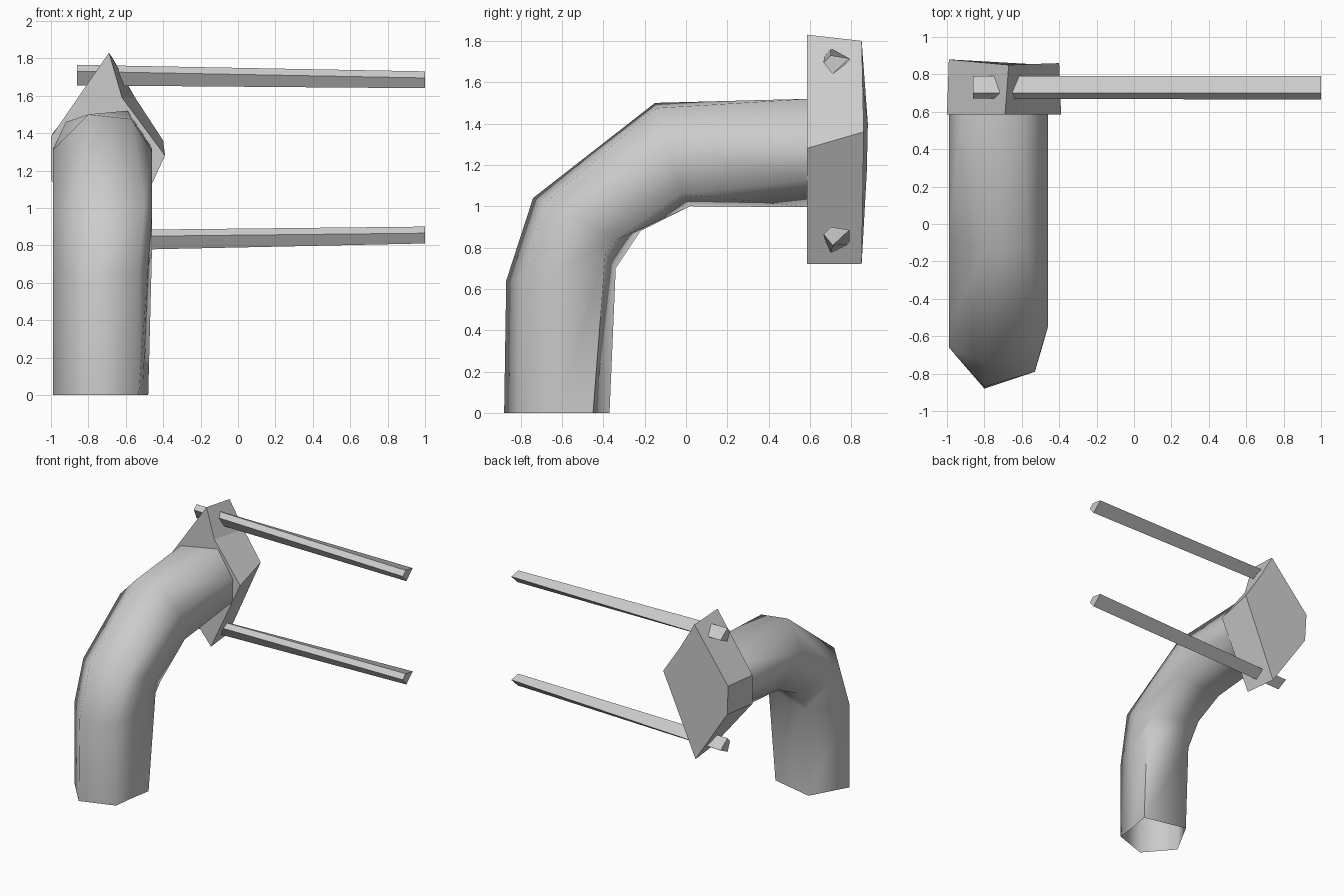
import bpy
import bmesh
import math

cube = bpy.data.objects.get("Cube")
if cube:
    bpy.data.objects.remove(cube, do_unlink=True)

grey = bpy.data.materials.new("plain_grey")
grey.use_nodes = True
colour = (0.6, 0.6, 0.6, 1)
grey.diffuse_color = colour
grey.node_tree.nodes["Principled BSDF"].inputs["Base Color"].default_value = colour


def loft(name, rings, cap_start=True, cap_end=True):
    """Skin matching rings of points into one object."""
    bm = bmesh.new()
    loops = [[bm.verts.new(p) for p in ring] for ring in rings]
    count = len(loops[0])
    for a, b in zip(loops, loops[1:]):
        for i in range(count):
            j = (i + 1) % count
            bm.faces.new((a[i], a[j], b[j], b[i]))
    if cap_start:
        bm.faces.new(loops[0][::-1])
    if cap_end:
        bm.faces.new(loops[-1])
    bmesh.ops.recalc_face_normals(bm, faces=bm.faces)
    mesh = bpy.data.meshes.new(name)
    bm.to_mesh(mesh)
    bm.free()
    mesh.materials.append(grey)
    obj = bpy.data.objects.new(name, mesh)
    bpy.context.collection.objects.link(obj)
    return obj


# Bent pipe, open at the foot: the same six corners followed round the elbow
foot = [(-.80, -.88, 0), (-.53, -.79, 0), (-.51, -.62, 0),
        (-.48, -.45, 0), (-.83, -.37, 0), (-.99, -.66, 0)]
low_bend = [(-.80, -.87, .64), (-.53, -.79, .65), (-.48, -.62, .69),
            (-.46, -.39, .77), (-.83, -.34, .70), (-.99, -.66, .67)]
mid_bend = [(-.80, -.74, 1.04), (-.50, -.68, 1.02), (-.46, -.55, .96),
            (-.46, -.33, .84), (-.83, -.22, .88), (-.99, -.55, .97)]
high_bend = [(-.80, -.15, 1.50), (-.57, -.14, 1.475), (-.46, -.09, 1.30),
             (-.46, -.02, 1.06), (-.83, .02, 1.0), (-.99, -.08, 1.31)]
flange_end = [(-.92, .60, 1.46), (-.59, .60, 1.52), (-.46, .60, 1.32),
              (-.46, .60, 1.13), (-.77, .60, .995), (-.99, .60, 1.32)]
pipe = loft("bent_pipe", [foot, low_bend, mid_bend, high_bend, flange_end],
            cap_start=False)
bpy.ops.object.select_all(action="DESELECT")
pipe.select_set(True)
bpy.context.view_layer.objects.active = pipe
bpy.ops.object.shade_smooth_by_angle(angle=math.radians(80))

# Diamond-shaped flange plate
front = [(-.69, .585, 1.83), (-.62, .585, 1.59), (-.39, .585, 1.28),
         (-.65, .585, .72), (-1, .585, 1.15), (-1, .585, 1.38)]
back = [(-.67, .85, 1.80), (-.55, .855, 1.59), (-.40, .86, 1.36),
        (-.68, .85, .72), (-.98, .875, 1.17), (-.99, .88, 1.40)]
loft("flange_plate", [front, back])

# Two slim bolts through the flange: (y, height offset) sections at each end
head = [(.67, .02), (.70, .055), (.79, -.01), (.70, -.055)]
tip = [(.665, .01), (.70, .045), (.79, .03), (.71, -.045)]
for name, z_head, z_tip in (("upper_bolt", 1.71, 1.685),
                            ("lower_bolt", .825, .855)):
    loft(name, [[(-.86, y, z_head + dz) for y, dz in head],
                [(1, y, z_tip + dz) for y, dz in tip]])
